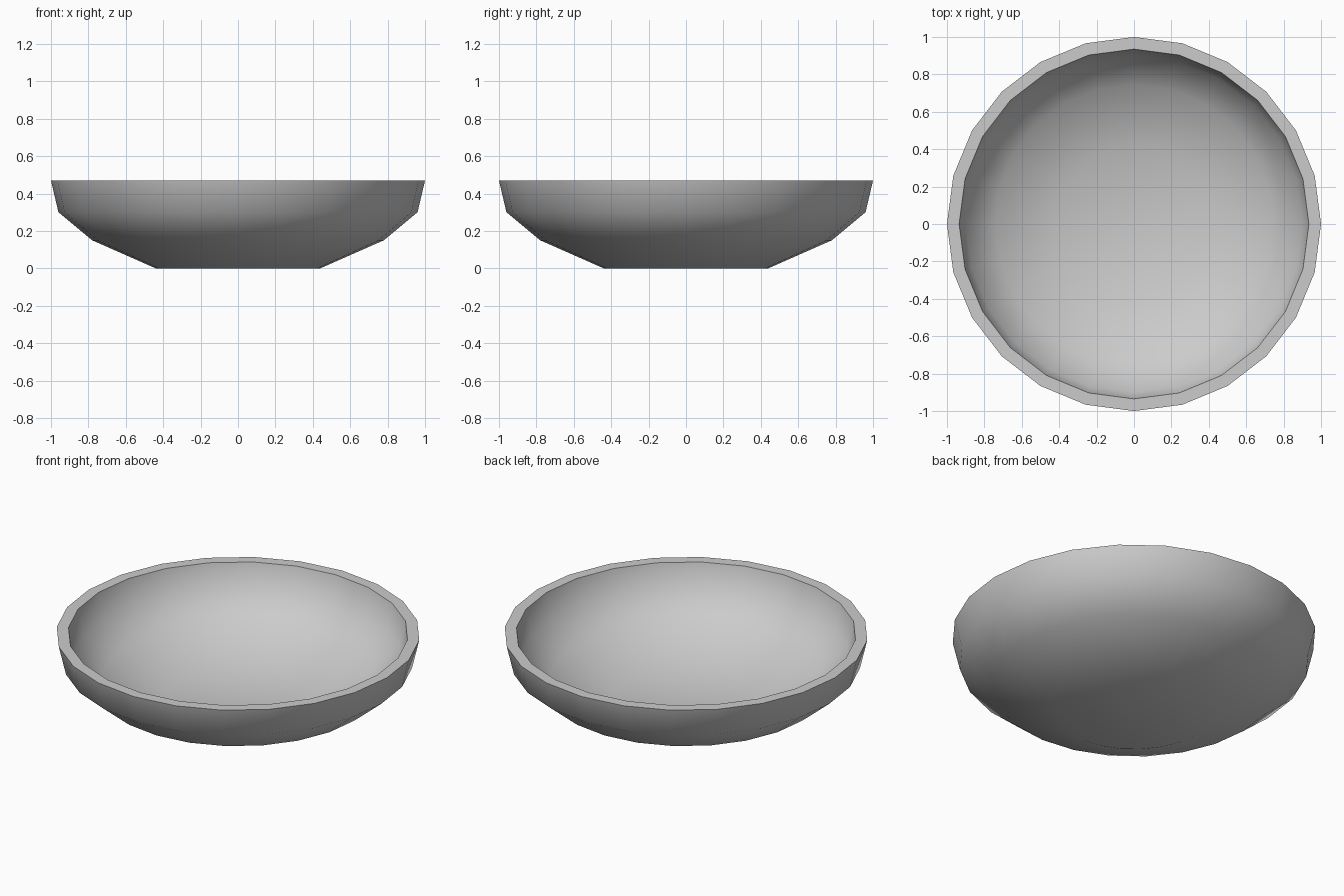
import bpy, bmesh, math

if "Cube" in bpy.data.objects:
    bpy.data.objects.remove(bpy.data.objects["Cube"])

SIDES = 24
# Closed half-section (radius, height): underside, outer wall, rim, inner wall, floor
PROFILE = [(0, 0), (0.44, 0), (0.78, 0.15), (0.96, 0.30), (1.0, 0.47),
           (0.935, 0.47), (0.90, 0.325), (0.745, 0.20), (0.425, 0.06), (0, 0.06)]

grey = bpy.data.materials.new("light_grey")
grey.diffuse_color = (0.6, 0.6, 0.6, 1)
grey.use_nodes = True
grey.node_tree.nodes["Principled BSDF"].inputs["Base Color"].default_value = grey.diffuse_color

# Bowl: spin the section around the vertical axis
bm = bmesh.new()
verts = [bm.verts.new((r, 0, z)) for r, z in PROFILE]
edges = [bm.edges.new(pair) for pair in zip(verts, verts[1:])]
bmesh.ops.spin(bm, geom=verts + edges, cent=(0, 0, 0), axis=(0, 0, 1),
               angle=math.tau, steps=SIDES, use_merge=True)
bmesh.ops.remove_doubles(bm, verts=bm.verts, dist=0.0005)
bmesh.ops.recalc_face_normals(bm, faces=bm.faces)
mesh = bpy.data.meshes.new("bowl")
bm.to_mesh(mesh)
bm.free()
mesh.materials.append(grey)

bowl = bpy.data.objects.new("bowl", mesh)
bpy.context.collection.objects.link(bowl)

# Smooth walls with crisp rim edges
bpy.context.view_layer.objects.active = bowl
bowl.select_set(True)
bpy.ops.object.shade_smooth_by_angle(angle=math.radians(50))
